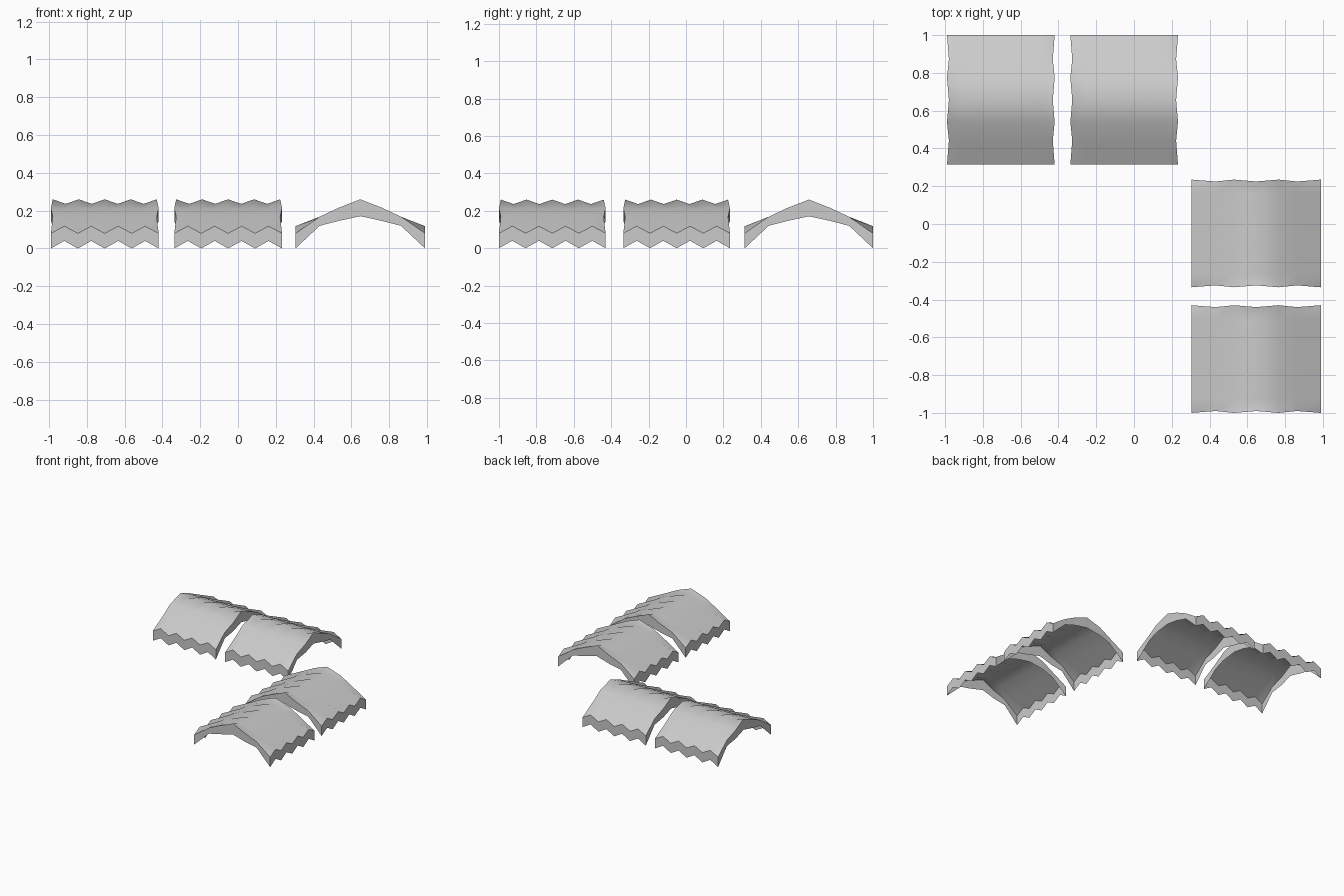
import bpy, bmesh, math

if "Cube" in bpy.data.objects:
    bpy.data.objects.remove(bpy.data.objects["Cube"])

# Half cross-section from eave to ridge:
# (offset, top z on even rows, top z on odd rows, skirt bottom z even, odd)
HALF = [
    (-0.343, 0.080, 0.118, 0.000, 0.040),
    (-0.215, 0.168, 0.163, 0.120, 0.123),
    (-0.118, 0.214, 0.212, 0.145, 0.148),
    (0.000, 0.260, 0.236, 0.171, 0.174),
]
SECTION = HALF + [(-p[0],) + p[1:] for p in reversed(HALF[:-1])]
ROWS = 9
HALF_LENGTH = 0.285


def ridge_tile(name, x, y, along_x):
    """Arched, rippled sheet with a hanging skirt, open below; ridge along x or y."""
    bm = bmesh.new()
    n = len(SECTION)
    top, low = [], {}
    for j in range(ROWS):
        t = -1 + 2 * j / (ROWS - 1)
        odd = j % 2
        row = []
        for i, p in enumerate(SECTION):
            along = t * (HALF_LENGTH - (0.010 if i % 2 else 0))
            px, py = (along, p[0]) if along_x else (p[0], along)
            row.append(bm.verts.new((px, py, p[1 + odd])))
            if i in (0, n - 1) or j in (0, ROWS - 1):
                low[j, i] = bm.verts.new((px, py, p[3 + odd]))
        top.append(row)

    # rippled top sheet
    for j in range(ROWS - 1):
        for i in range(n - 1):
            bm.faces.new((top[j][i], top[j][i + 1], top[j + 1][i + 1], top[j + 1][i]))
    # skirt along the eaves
    for i in (0, n - 1):
        for j in range(ROWS - 1):
            bm.faces.new((top[j][i], top[j + 1][i], low[j + 1, i], low[j, i]))
    # skirt across the arched ends
    for j in (0, ROWS - 1):
        for i in range(n - 1):
            bm.faces.new((top[j][i], top[j][i + 1], low[j, i + 1], low[j, i]))
    bmesh.ops.recalc_face_normals(bm, faces=bm.faces[:])
    # open shell: make sure the top sheet faces up
    bm.normal_update()
    if sum(f.normal.z for f in bm.faces) < 0:
        bmesh.ops.reverse_faces(bm, faces=bm.faces[:])

    mesh = bpy.data.meshes.new(name)
    bm.to_mesh(mesh)
    bm.free()
    obj = bpy.data.objects.new(name, mesh)
    obj.location = (x, y, 0)
    bpy.context.collection.objects.link(obj)
    bpy.ops.object.select_all(action='DESELECT')
    obj.select_set(True)
    bpy.context.view_layer.objects.active = obj
    bpy.ops.object.shade_smooth_by_angle(angle=math.radians(50))


# Back row, ridges along x
for k, cx in enumerate((-0.705, -0.052)):
    ridge_tile(f"back_ridge_tile_{k + 1}", cx, 0.657, True)
# Right column, ridges along y
for k, cy in enumerate((-0.05, -0.715)):
    ridge_tile(f"side_ridge_tile_{k + 1}", 0.647, cy, False)
